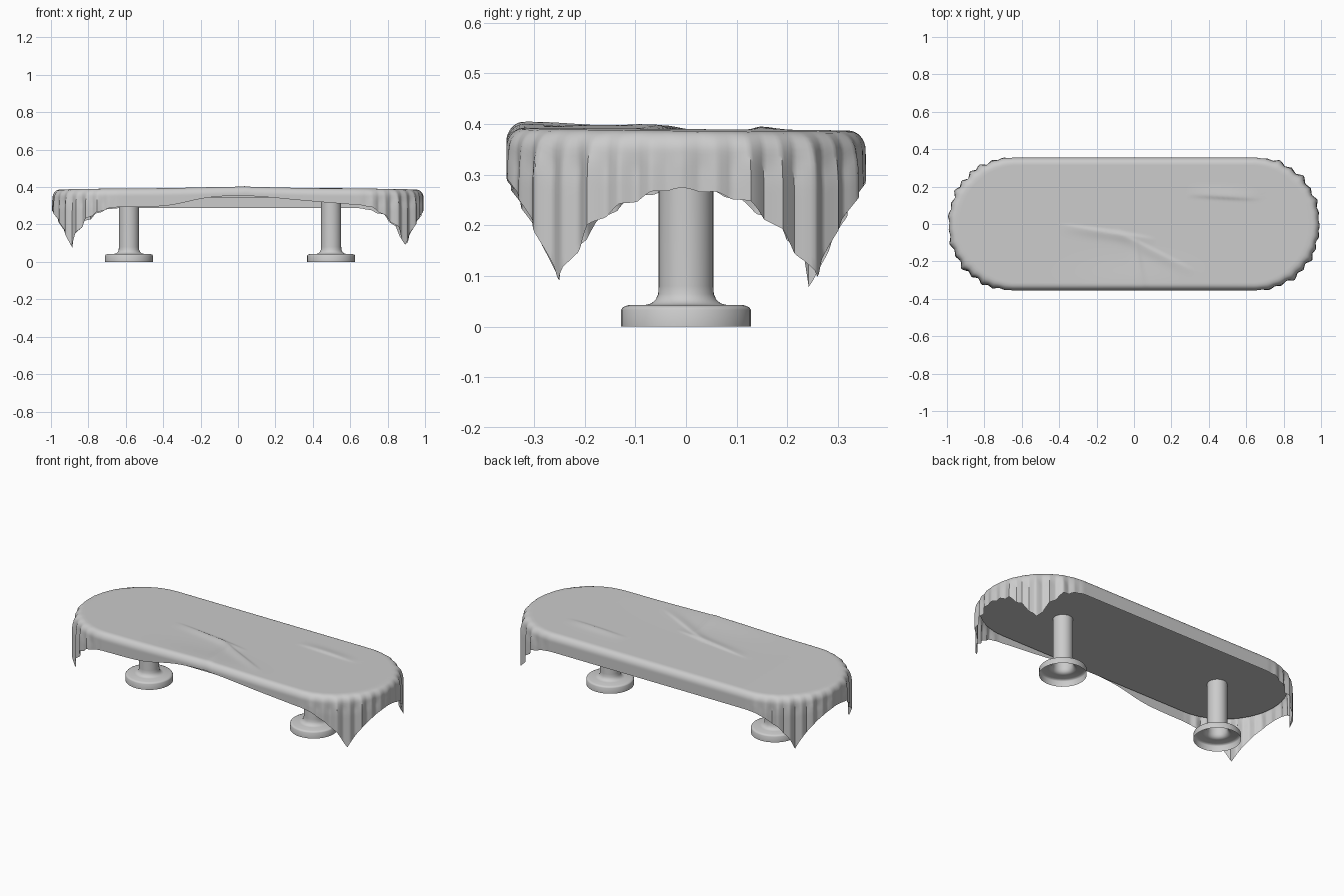
import bpy, bmesh, math
from math import cos, sin, pi, exp, sqrt

if "Cube" in bpy.data.objects:
    bpy.data.objects.remove(bpy.data.objects["Cube"])

CORE = 0.634      # half length of the straight sides


def make_object(name, verts, faces, angle=50):
    me = bpy.data.meshes.new(name)
    me.from_pydata(verts, [], faces)
    bm = bmesh.new()
    bm.from_mesh(me)
    bmesh.ops.recalc_face_normals(bm, faces=bm.faces)
    bm.to_mesh(me)
    bm.free()
    ob = bpy.data.objects.new(name, me)
    bpy.context.collection.objects.link(ob)
    bpy.ops.object.select_all(action='DESELECT')
    ob.select_set(True)
    bpy.context.view_layer.objects.active = ob
    bpy.ops.object.shade_smooth_by_angle(angle=math.radians(angle))
    return ob


def bridge(rings, n):
    """Quads between consecutive rings of n vertices."""
    return [(r * n + i, r * n + (i + 1) % n, (r + 1) * n + (i + 1) % n, (r + 1) * n + i)
            for r in range(rings - 1) for i in range(n)]


def outline(arc, straight):
    """Stadium outline as (core x, direction angle) pairs."""
    pts = [(CORE, -pi / 2 + pi * i / arc) for i in range(arc + 1)]
    pts += [(CORE - 2 * CORE * i / straight, pi / 2) for i in range(1, straight)]
    pts += [(-CORE, pi / 2 + pi * i / arc) for i in range(arc + 1)]
    pts += [(-CORE + 2 * CORE * i / straight, 3 * pi / 2) for i in range(1, straight)]
    return pts


# Pedestal legs, open underneath
def pedestal(name, x0, n=40):
    profile = [(0.128, 0), (0.128, 0.033), (0.125, 0.038), (0.115, 0.042), (0.078, 0.043),
               (0.068, 0.046), (0.060, 0.053), (0.055, 0.064), (0.054, 0.08), (0.054, 0.35)]
    verts = [(x0 + r * cos(2 * pi * i / n), r * sin(2 * pi * i / n), z)
             for r, z in profile for i in range(n)]
    make_object(name, verts, bridge(len(profile), n))


pedestal("left_pedestal", -0.583)
pedestal("right_pedestal", 0.498)

# Table top board
pts = outline(32, 2)
n = len(pts)
verts = [(cx + r * cos(a), r * sin(a), z)
         for r, z in ((0.342, 0.343), (0.342, 0.365), (0.33, 0.379)) for cx, a in pts]
make_object("table_top", verts, bridge(3, n) + [tuple(range(n)), tuple(range(2 * n, 3 * n))], 30)


# Tablecloth: wrinkled top, rounded edge, hanging folds with pointed corners
def crease(x, y, a, b, h, w):
    """Wrinkle from a to b: steep on its left side, gentle on its right."""
    dx, dy = b[0] - a[0], b[1] - a[1]
    ln = sqrt(dx * dx + dy * dy)
    t = ((x - a[0]) * dx + (y - a[1]) * dy) / ln ** 2
    if not 0 < t < 1:
        return 0
    d = ((y - a[1]) * dx - (x - a[0]) * dy) / ln
    return h * sin(pi * t) * exp(-(d / (w if d > 0 else 3 * w)) ** 2)


CREASES = [((-0.40, -0.005), (0.12, -0.085), 0.007, 0.011),
           ((-0.12, -0.03), (0.33, -0.26), 0.006, 0.011),
           ((0.0, -0.05), (0.06, -0.40), 0.005, 0.012),
           ((0.68, 0.135), (0.28, 0.16), 0.006, 0.012)]


def top_z(x, y):
    z = 0.390 - 0.008 * y + 0.009 * exp(-(x / 0.3) ** 2 - ((y + 0.33) / 0.12) ** 2)
    z -= 0.004 * max(0, (abs(x) - 0.6) / 0.4)
    return z + sum(crease(x, y, *c) for c in CREASES)


def cloth_drop(cx, a):
    """Overhang of a rectangular cloth beyond the rounded edge."""
    d = min(0.47 / max(abs(cos(a)), 1e-6), 0.455 / max(abs(sin(a)), 1e-6)) - 0.355
    wide = 0.30 if cx < 0 else 0.65
    lift = 0.022 * exp(-(cx / 0.3) ** 2) + 0.030 * exp(-(cx / wide) ** 4)
    return d - lift * max(0, -sin(a)) ** 10


pts = outline(160, 70)
n = len(pts)
verts = []
TOP_RINGS, SKIRT_RINGS = 44, 16
for k in range(1, TOP_RINGS + 1):
    t = k / TOP_RINGS
    for cx, a in pts:
        x, y = t * (cx + 0.32 * cos(a)), t * 0.32 * sin(a)
        verts.append((x, y, top_z(x, y)))
for k in range(1, SKIRT_RINGS + 1):
    s = (k / SKIRT_RINGS) ** 1.4
    for cx, a in pts:
        x, y = cx + 0.32 * cos(a), 0.32 * sin(a)
        d = cloth_drop(cx, a) * s
        q = 1 - min(d / 0.04, 1)
        corner = abs(sin(2 * a))
        ends = min(1, 3 * abs(cos(a)))
        # sharp triangular pleats
        wave = math.asin(cos(33 * a + 0.9 * sin(3 * a + cx))) / 1.57 + 0.5 * cos(15 * a + 2 * cx)
        amp = (0.003 + 0.006 * corner) * ends * min(1, d / 0.07)
        flare = 0.008 * ends * min(1, d / 0.1)
        r = 0.32 + 0.035 * sqrt(1 - q * q) + flare * corner + amp * wave
        verts.append((cx + r * cos(a), r * sin(a), top_z(x, y) - d + amp * 0.8 * wave))
faces = bridge(TOP_RINGS + SKIRT_RINGS, n)
verts.append((0, 0, top_z(0, 0)))
faces += [(len(verts) - 1, i, (i + 1) % n) for i in range(n)]
make_object("tablecloth", verts, faces, 40)
